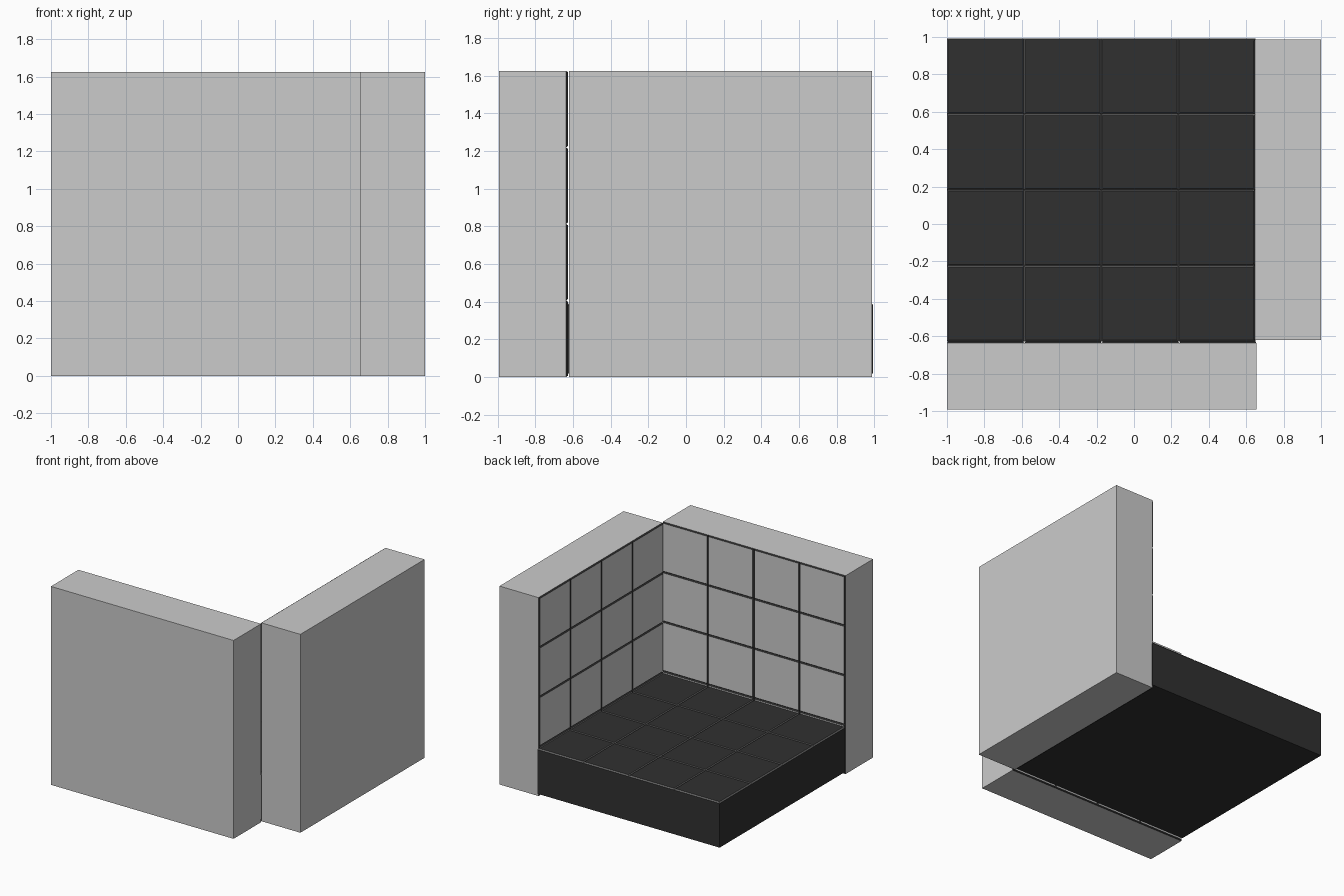
import bpy, bmesh
from mathutils import Matrix, Vector

if "Cube" in bpy.data.objects:
    bpy.data.objects.remove(bpy.data.objects["Cube"])

BEVEL = 0.01   # width and height of each tile's chamfer


def material(name, v):
    m = bpy.data.materials.new(name)
    m.diffuse_color = (v, v, v, 1)
    m.use_nodes = True
    m.node_tree.nodes["Principled BSDF"].inputs["Base Color"].default_value = m.diffuse_color
    return m


light = material("light_grey", 0.8)
dark = material("near_black", 0.03)
edge = material("mid_grey", 0.15)


def tiled_slab(name, width, height, depth, u, v, n, centre, body, trim):
    """Slab with a 4 x 4 field of chamfered tiles on the side facing n."""
    bm = bmesh.new()
    bmesh.ops.create_grid(bm, x_segments=4, y_segments=4, size=0.5)
    bmesh.ops.scale(bm, vec=(width, height, 1), verts=bm.verts)
    border = [e for e in bm.edges if e.is_boundary]
    tiles = bm.faces[:]

    # slab sides and back
    ext = bmesh.ops.extrude_edge_only(bm, edges=border)["geom"]
    low = [g for g in ext if isinstance(g, bmesh.types.BMVert)]
    bmesh.ops.translate(bm, vec=(0, 0, BEVEL - depth), verts=low)
    rim = [g for g in ext if isinstance(g, bmesh.types.BMEdge)
           and all(w in low for w in g.verts)]
    bmesh.ops.contextual_create(bm, geom=rim)

    # raised tiles with a contrasting chamfer
    ring = bmesh.ops.inset_individual(bm, faces=tiles, thickness=BEVEL)["faces"]
    for f in ring:
        f.material_index = 1
    for f in tiles:
        f.material_index = 0
        for w in f.verts:
            w.co.z = BEVEL

    bmesh.ops.recalc_face_normals(bm, faces=bm.faces)
    basis = Matrix((u, v, n)).transposed().to_4x4()
    bm.transform(Matrix.Translation(Vector(centre)) @ basis)
    me = bpy.data.meshes.new(name)
    bm.to_mesh(me)
    bm.free()
    me.materials.append(body)
    me.materials.append(trim)
    ob = bpy.data.objects.new(name, me)
    bpy.context.collection.objects.link(ob)
    return ob


X, Y, Z = Vector((1, 0, 0)), Vector((0, 1, 0)), Vector((0, 0, 1))

# walls: light tiles with dark chamfers
tiled_slab("front_wall", 1.655, 1.625, 0.366, -X, Z, Y,
           (-0.1725, -0.637, 0.8125), light, dark)
tiled_slab("right_wall", 1.607, 1.625, 0.363, -Y, Z, -X,
           (0.647, 0.1825, 0.8125), light, dark)

# floor: dark tiles with grey chamfers, lifted slightly
tiled_slab("floor", 1.65, 1.621, 0.372, X, Y, Z,
           (-0.175, 0.1825, 0.382), dark, edge)
